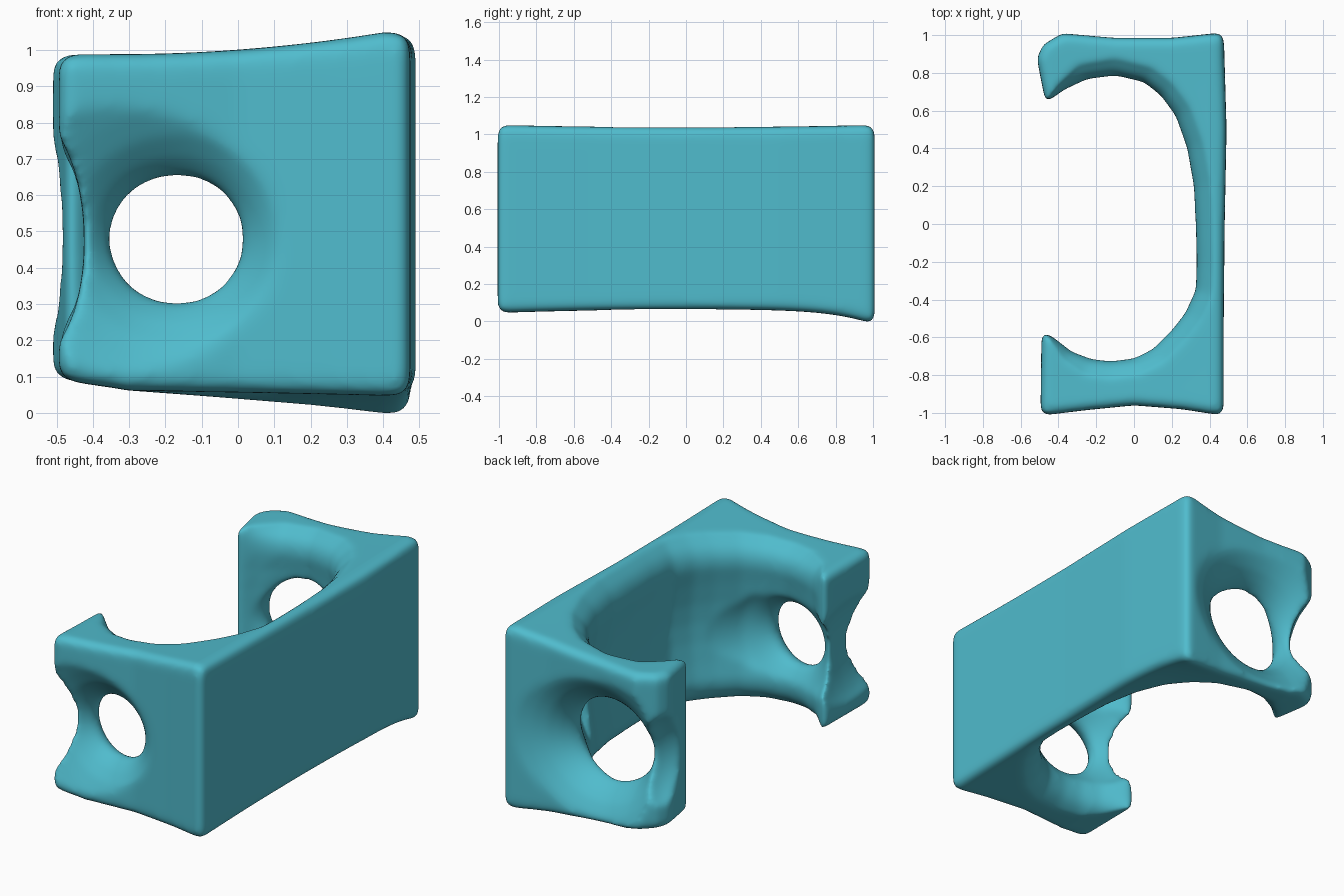
import bpy, bmesh, math

if "Cube" in bpy.data.objects:
    bpy.data.objects.remove(bpy.data.objects["Cube"])

teal = bpy.data.materials.new("teal")
teal.diffuse_color = (0.08, 0.50, 0.61, 1)
teal.use_nodes = True
teal.node_tree.nodes["Principled BSDF"].inputs["Base Color"].default_value = teal.diffuse_color

# plan outline of the solid block (x, y) and of the cavity scooped from it
BLOCK = [(-.49, -.6), (-.495, -1.015), (-.25, -.985), (0, -.96), (.25, -.98), (.475, -1.015),
         (.475, -.5), (.48, 0), (.49, .5), (.475, 1.015), (.2, .985), (-.1, .985), (-.38, 1.01),
         (-.48, .95), (-.515, .88), (-.47, .65)]
CAVITY = [(-.46, .655), (-.44, .66), (-.37, .71), (-.25, .765), (-.1, .785), (.05, .75),
          (.14, .68), (.22, .57), (.28, .4), (.315, .2), (.325, 0), (.33, -.2), (.325, -.35),
          (.27, -.47), (.2, -.56), (.1, -.66), (0, -.71), (-.12, -.725), (-.22, -.715),
          (-.33, -.675), (-.42, -.605), (-.46, -.58), (-.8, -.58), (-.8, .655)]
# cavity offset against height: rolled rims at both ends, barrel in between
ROLL = [(-.1, .09), (.05, .09), (.07, .055), (.1, .025), (.14, .006), (.19, 0), (.3, .018),
        (.42, .033), (.53, .038)]
ROLL += [(1.06 - z, d) for z, d in reversed(ROLL[:-1])]


def loft(name, rings):
    """Closed solid through a list of equal-sized rings of points."""
    bm = bmesh.new()
    vs = [[bm.verts.new(p) for p in ring] for ring in rings]
    n = len(vs[0])
    for a, b in zip(vs, vs[1:]):
        for i in range(n):
            j = (i + 1) % n
            bm.faces.new((a[i], a[j], b[j], b[i]))
    bm.faces.new(vs[0])
    bm.faces.new(vs[-1])
    bmesh.ops.recalc_face_normals(bm, faces=bm.faces[:])
    me = bpy.data.meshes.new(name)
    bm.to_mesh(me)
    bm.free()
    ob = bpy.data.objects.new(name, me)
    bpy.context.collection.objects.link(ob)
    return ob


def flared_hole(name, cx, cz, profile, stretch=1, skew=0, n=40):
    """Hole cutter turned about the y axis; profile is (y, radius).
    The left edge stays put, the right one is stretched and skewed in y."""
    angles = [2 * math.pi * i / n for i in range(n)]
    return loft(name, [[(cx + r * math.cos(a) * (stretch if math.cos(a) > 0 else 1),
                         y + skew * (1 + math.cos(a)) / 2,
                         cz + r * math.sin(a)) for a in angles] for y, r in profile])


def ellipsoid(name, loc, size, n=32, m=24):
    rings = []
    for k in range(m + 1):
        t = math.pi * (k + .2) / (m + .4)
        rings.append([(loc[0] + size[0] * math.sin(t) * math.cos(2 * math.pi * i / n),
                       loc[1] + size[1] * math.sin(t) * math.sin(2 * math.pi * i / n),
                       loc[2] - size[2] * math.cos(t)) for i in range(n)])
    return loft(name, rings)


def cavity_ring(z, d):
    ring = []
    for x, y in CAVITY:
        w = d * min(1, max(0, (x + .46) / .2))
        nx, ny = (x + .1) / .43 ** 2, y / .76 ** 2
        k = math.hypot(nx, ny)
        ring.append((x + w * nx / k, y + w * ny / k, z))
    return ring


body = loft("bracket_body", [[(x, y, z) for x, y in BLOCK] for z in (.045, 1.02)])
bv = body.modifiers.new("rounded_edges", 'BEVEL')
bv.width, bv.segments, bv.limit_method, bv.angle_limit = .04, 3, 'ANGLE', math.radians(40)

cutters = [
    loft("cavity_cutter", [cavity_ring(z, d) for z, d in ROLL]),
    # holes through the two flanges, flaring out on both sides
    flared_hole("front_hole_cutter", -.17, .48,
                [(-1.1, .56), (-.99, .45), (-.96, .38), (-.92, .30), (-.87, .235), (-.82, .19),
                 (-.785, .18), (-.75, .195), (-.71, .24), (-.66, .31), (-.5, .42)], 1, -.06),
    flared_hole("back_hole_cutter", -.13, .475,
                [(.5, .42), (.66, .31), (.70, .275), (.74, .25), (.78, .235), (.83, .25),
                 (.88, .28), (.93, .325), (.97, .385), (1.0, .45), (1.1, .6)], 1.15),
    # waisted free ends of the flanges
    ellipsoid("front_waist_cutter", (-.61, -.8, .47), (.187, .55, .42)),
    ellipsoid("back_waist_cutter", (-.67, .98, .48), (.295, .295, .36)),
]
for c in cutters:
    c.hide_render = True
    m = body.modifiers.new(c.name, 'BOOLEAN')
    m.operation, m.object, m.solver = 'DIFFERENCE', c, 'EXACT'

# melt everything into one soft skin
rm = body.modifiers.new("skin", 'REMESH')
rm.mode, rm.voxel_size = 'VOXEL', 0.012
sm = body.modifiers.new("soften", 'SMOOTH')
sm.factor, sm.iterations = 0.5, 34

dg = bpy.context.evaluated_depsgraph_get()
mesh = bpy.data.meshes.new_from_object(body.evaluated_get(dg))
body.modifiers.clear()
body.data = mesh
for c in cutters:
    bpy.data.objects.remove(c)

# gentle warp: top rises to the right, bottom droops at the back right corner
for v in mesh.vertices:
    x, y, z = v.co
    t = min(1, max(0, z))
    right = min(1, max(0, (x + .35) / .75))
    v.co.z += t ** 3 * (-.03 + .06 * right * right - .012 * (1 - y * y))
    v.co.z += (1 - t) ** 3 * (.02 - .075 * right * max(0, y) ** 5 - .02 * right * y * y
                              + .03 * max(0, (-x - .3) / .18))
low = min(v.co.z for v in mesh.vertices)
for v in mesh.vertices:
    v.co.z -= low * max(0, 1 - v.co.z) ** 6 * max(0, v.co.y)
mesh.materials.clear()
mesh.materials.append(teal)
for p in mesh.polygons:
    p.use_smooth = True
